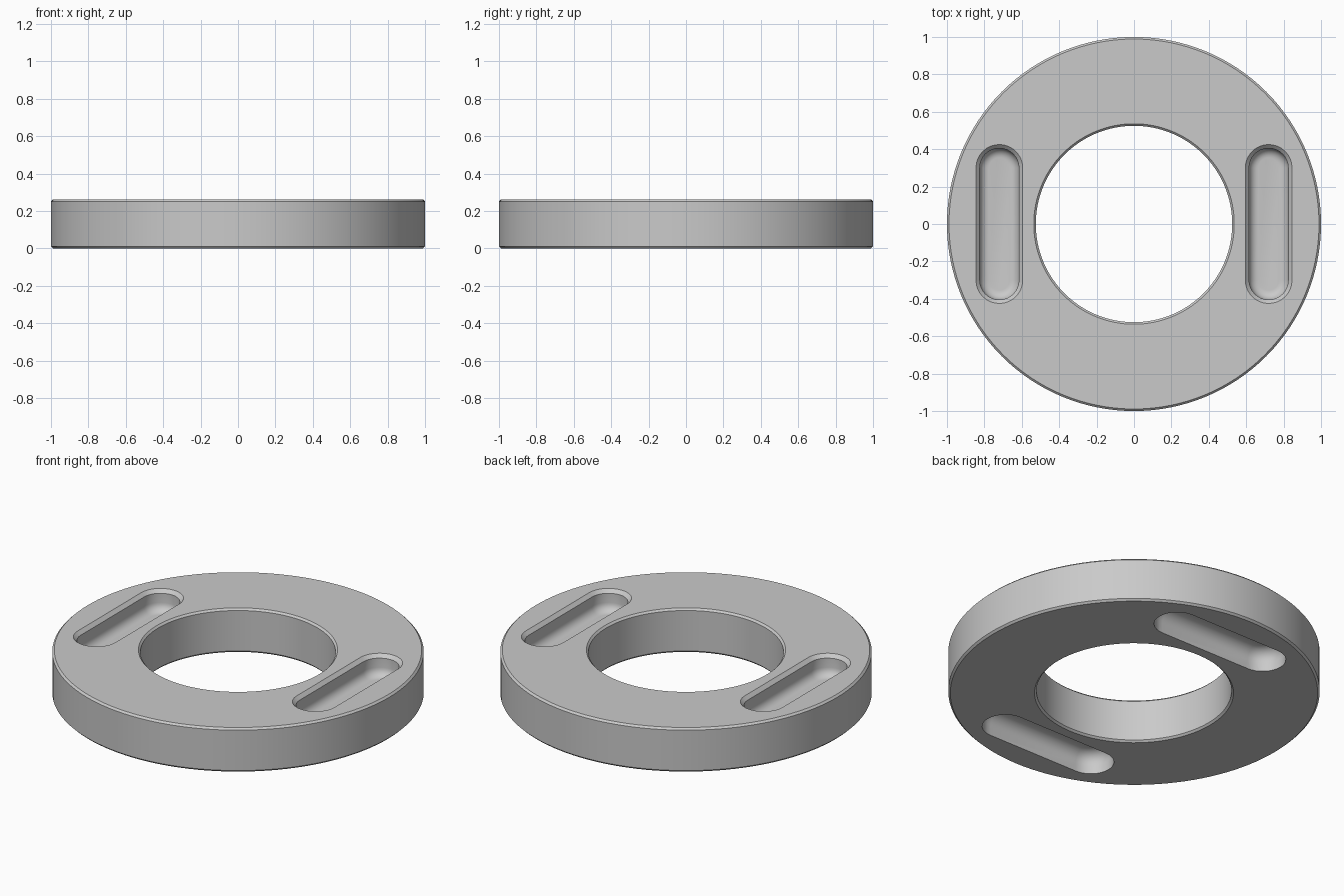
import bpy, bmesh, math

if "Cube" in bpy.data.objects:
    bpy.data.objects.remove(bpy.data.objects["Cube"], do_unlink=True)

HEIGHT = 0.262
SLOT_OFFSET = 0.72
HALF = 0.3          # half the straight run of a slot
CH = 0.011          # edge chamfer
FLOOR = 0.055       # half width of the flat slot floor
DEPTH = 0.125

grey = bpy.data.materials.new("plain grey")
grey.use_nodes = True
colour = (0.59, 0.59, 0.59, 1)
grey.diffuse_color = colour
grey.node_tree.nodes["Principled BSDF"].inputs["Base Color"].default_value = colour


def loft(name, loops, close):
    """Skin a series of equal point loops; either join the ends or cap them."""
    bm = bmesh.new()
    rows = [[bm.verts.new(p) for p in loop] for loop in loops]
    pairs = list(zip(rows, rows[1:])) + ([(rows[-1], rows[0])] if close else [])
    n = len(rows[0])
    for a, b in pairs:
        for i in range(n):
            j = (i + 1) % n
            bm.faces.new((a[i], a[j], b[j], b[i]))
    if not close:
        bm.faces.new(rows[0])
        bm.faces.new(rows[-1])
    bmesh.ops.recalc_face_normals(bm, faces=bm.faces)
    mesh = bpy.data.meshes.new(name)
    bm.to_mesh(mesh)
    bm.free()
    mesh.materials.append(grey)
    obj = bpy.data.objects.new(name, mesh)
    bpy.context.collection.objects.link(obj)
    return obj


def circle(r, z, n=128):
    return [(r * math.cos(t * math.tau / n), r * math.sin(t * math.tau / n), z)
            for t in range(n)]


def stadium(offset, r, z, along_x, n=16):
    pts = []
    for side in (1, -1):
        for i in range(n + 1):
            a = math.pi * i / n
            across = offset + side * r * math.cos(a)
            along = side * (HALF + r * math.sin(a))
            pts.append((along, across, z) if along_x else (across, along, z))
    return pts


def slot_section(mouth, wall):
    """Mouth points as (radius, depth), then a round fillet down to the floor."""
    fillet = wall - FLOOR
    steps = [k / 6 * math.pi / 2 for k in range(7)]
    return mouth + [(FLOOR + fillet * math.cos(a), DEPTH - fillet + fillet * math.sin(a))
                    for a in steps]


# Ring body with chamfered edges
R, H = 1.0, 0.525
section = [(R, CH), (R, HEIGHT - CH), (R - CH, HEIGHT), (H + CH, HEIGHT),
           (H, HEIGHT - CH), (H, CH), (H + CH, 0), (R - CH, 0)]
ring = loft("ring_body", [circle(r, z) for r, z in section], True)

# Chamfered slots along y in the top, plain slots along x in the bottom
top_slot = slot_section([(0.145, -0.02), (0.105, 0.02)], 0.105)
bottom_slot = slot_section([(0.125, -0.02)], 0.125)

for offset in (-SLOT_OFFSET, SLOT_OFFSET):
    for top in (True, False):
        loops = [stadium(offset, r, HEIGHT - d if top else d, not top)
                 for r, d in (top_slot if top else bottom_slot)]
        cutter = loft("slot_cutter", loops, False)
        cutter.hide_render = True
        mod = ring.modifiers.new("slot", 'BOOLEAN')
        mod.operation = 'DIFFERENCE'
        mod.solver = 'EXACT'
        mod.object = cutter
        bpy.context.view_layer.objects.active = ring
        bpy.ops.object.modifier_apply(modifier=mod.name)
        bpy.data.objects.remove(cutter, do_unlink=True)

bpy.ops.object.select_all(action='DESELECT')
ring.select_set(True)
bpy.context.view_layer.objects.active = ring
bpy.ops.object.shade_smooth_by_angle(angle=math.radians(30))
